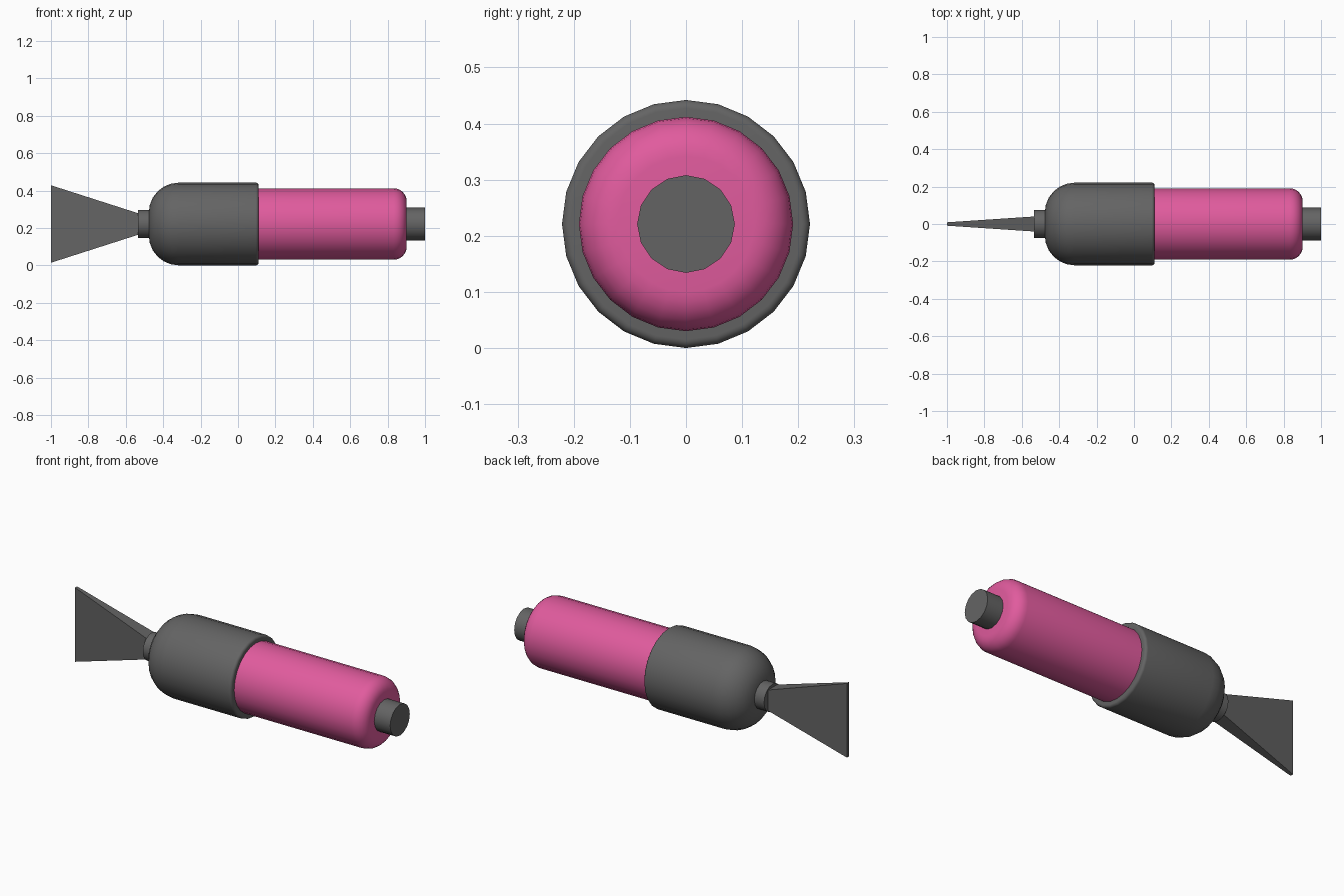
import bpy, bmesh
from math import sin, cos, pi, radians

cube = bpy.data.objects.get("Cube")
if cube:
    bpy.data.objects.remove(cube)

AXIS_Z = 0.221  # height of the long axis


def material(name, rgb):
    mat = bpy.data.materials.new(name)
    mat.use_nodes = True
    mat.diffuse_color = (*rgb, 1)
    bsdf = next(n for n in mat.node_tree.nodes if n.type == 'BSDF_PRINCIPLED')
    bsdf.inputs["Base Color"].default_value = (*rgb, 1)
    return mat


grey = material("dark grey", (0.127, 0.127, 0.127))
pink = material("pink", (0.75, 0.105, 0.34))


def finish(bm, name, mat, smooth):
    bmesh.ops.recalc_face_normals(bm, faces=bm.faces)
    mesh = bpy.data.meshes.new(name)
    bm.to_mesh(mesh)
    bm.free()
    mesh.materials.append(mat)
    obj = bpy.data.objects.new(name, mesh)
    bpy.context.collection.objects.link(obj)
    obj.location.z = AXIS_Z
    if smooth:
        bpy.ops.object.select_all(action='DESELECT')
        obj.select_set(True)
        bpy.context.view_layer.objects.active = obj
        bpy.ops.object.shade_smooth_by_angle(angle=radians(35))
    return obj


def rounded_cylinder(name, mat, x0, x1, radius, sides, round0=0, round1=0, steps=6):
    """Closed cylinder along x with a rounded rim of given radius at each end."""
    profile = []
    for x, r, sign in ((x0, round0, 1), (x1, round1, -1)):
        count = steps if r else 0
        arc = [(x + sign * r * (1 - sin(a)), radius - r * (1 - cos(a)))
               for a in (pi / 2 * (1 - i / max(count, 1)) for i in range(count + 1))] if r else [(x, radius)]
        profile += arc if sign > 0 else arc[::-1]
    bm = bmesh.new()
    rings = [[bm.verts.new((x, r * sin(2 * pi * i / sides), r * cos(2 * pi * i / sides)))
              for i in range(sides)] for x, r in profile]
    for a, b in zip(rings, rings[1:]):
        for i in range(sides):
            j = (i + 1) % sides
            bm.faces.new((a[i], a[j], b[j], b[i]))
    bm.faces.new(rings[0])
    bm.faces.new(rings[-1])
    return finish(bm, name, mat, True)


# Turned parts along the axis
rounded_cylinder("neck", grey, -0.535, -0.45, 0.076, 16)
rounded_cylinder("sleeve", grey, -0.477, 0.11, 0.221, 24, 0.16, 0.015)
rounded_cylinder("barrel", pink, 0.0, 0.902, 0.191, 24, 0, 0.07)
rounded_cylinder("end_cap", grey, 0.88, 1.0, 0.087, 16)

# Flat blade flaring away from the neck
bm = bmesh.new()
bmesh.ops.create_cube(bm, size=2)
for v in bm.verts:
    tip = v.co.x < 0
    v.co.x = -1.0 if tip else -0.52
    v.co.y *= 0.009 if tip else 0.041
    v.co.z *= 0.207 if tip else 0.053
finish(bm, "blade", grey, False)
